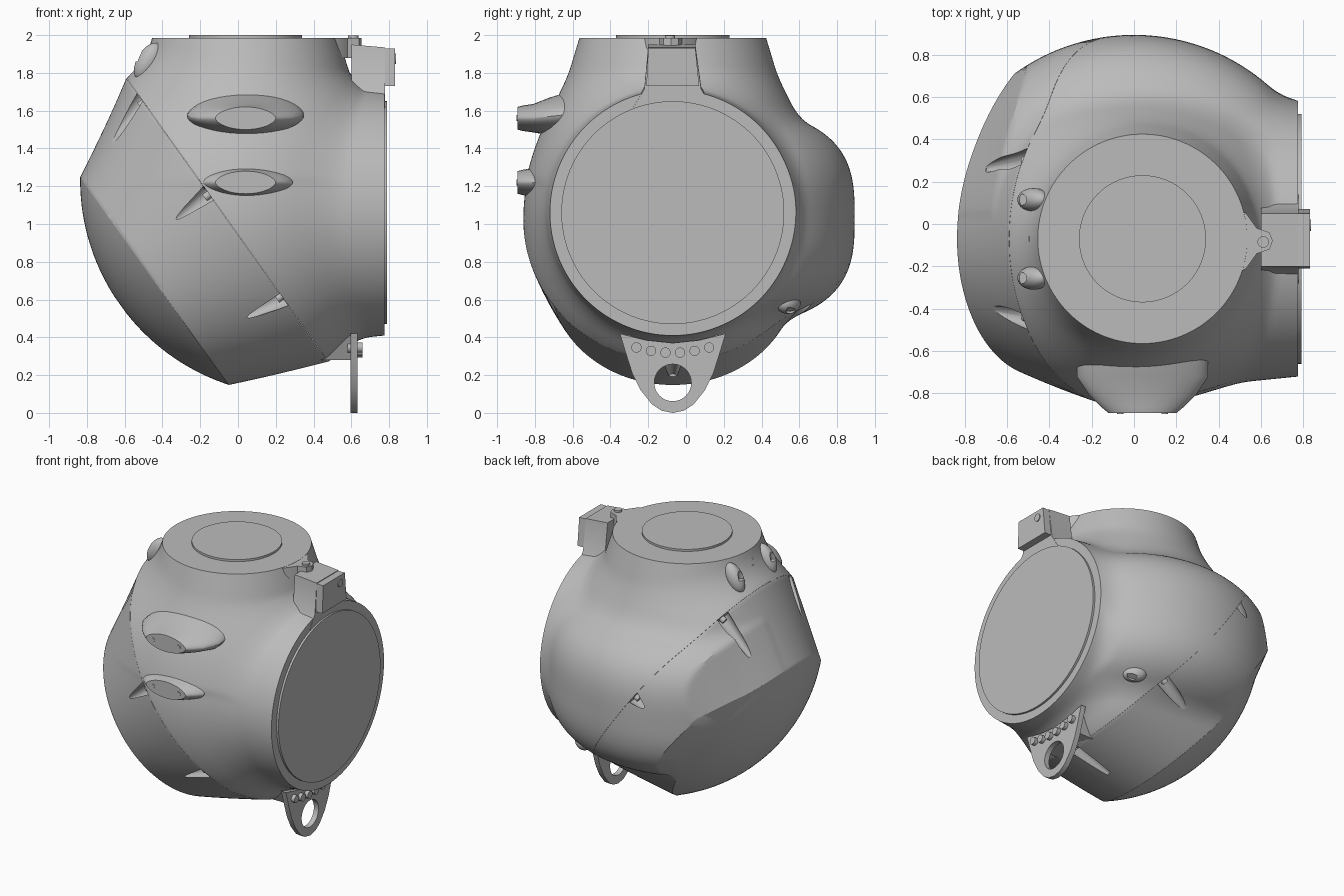
import bpy, bmesh, math
from mathutils import Vector

cube = bpy.data.objects.get("Cube")
if cube:
    bpy.data.objects.remove(cube)

grey = bpy.data.materials.new("casing grey")
grey.use_nodes = True
grey.diffuse_color = (0.5, 0.5, 0.5, 1)
grey.node_tree.nodes["Principled BSDF"].inputs["Base Color"].default_value = (0.5, 0.5, 0.5, 1)

MID_Y = -0.07
SPLIT = Vector((-0.055, MID_Y, 1.02))        # centre of the cover joint
N = Vector((-0.815, 0, -0.58)).normalized()  # cover axis
D = Vector((-N.z, 0, N.x))                   # downhill along the joint
Y = Vector((0, 1, 0))
CORE = Vector((0, MID_Y, 1.05))


def make(name, bm):
    bmesh.ops.recalc_face_normals(bm, faces=bm.faces)
    mesh = bpy.data.meshes.new(name)
    bm.to_mesh(mesh)
    bm.free()
    mesh.materials.append(grey)
    ob = bpy.data.objects.new(name, mesh)
    bpy.context.collection.objects.link(ob)
    return ob


def loft(name, *loops):
    """Closed solid through matching loops of points."""
    bm = bmesh.new()
    rings = [[bm.verts.new(p) for p in loop] for loop in loops]
    bm.faces.new(rings[0])
    bm.faces.new(rings[-1][::-1])
    for a, b in zip(rings, rings[1:]):
        for i in range(len(a)):
            j = (i + 1) % len(a)
            bm.faces.new((a[i], b[i], b[j], a[j]))
    return make(name, bm)


def circle(centre, u, v, sides):
    angles = (math.tau * i / sides for i in range(sides))
    return [centre + u * math.cos(a) + v * math.sin(a) for a in angles]


def rod(name, start, end, r1, r2=None, sides=32):
    start, end = Vector(start), Vector(end)
    q = (end - start).to_track_quat('Z', 'Y')
    u, v = q @ Vector((1, 0, 0)), q @ Vector((0, 1, 0))
    r2 = r2 or r1
    return loft(name, circle(start, u * r1, v * r1, sides), circle(end, u * r2, v * r2, sides))


def ball(name, centre, size, axis, seg=32):
    bm = bmesh.new()
    bmesh.ops.create_uvsphere(bm, u_segments=seg, v_segments=seg // 2, radius=1)
    q = Vector(axis).to_track_quat('Z', 'Y')
    for v in bm.verts:
        v.co = Vector(centre) + q @ (v.co * Vector(size))
    return make(name, bm)


def boolean(ob, cutter, op='DIFFERENCE'):
    mod = ob.modifiers.new("cut", 'BOOLEAN')
    mod.operation, mod.object, mod.solver = op, cutter, 'EXACT'
    bpy.context.view_layer.update()
    dg = bpy.context.evaluated_depsgraph_get()
    mesh = bpy.data.meshes.new_from_object(ob.evaluated_get(dg))
    ob.modifiers.clear()
    ob.data = mesh
    bpy.data.objects.remove(cutter)


def smin(a, b, k):
    h = max(k - abs(a - b), 0) / k
    return min(a, b) - h * h * k / 4


def field(p):
    """Blended body: tapered core, two necks and a rear bulge."""
    x, y, z = p
    y -= MID_Y
    r = p - SPLIT
    t, u = r.dot(N), r.dot(D)
    rad = 0.92 - t * (0.49 - 0.11 * u) if t > 0 else 0.92 * math.sqrt(max(0, 1 - t * t))
    # the cover turns from oval at the joint to nearly round at its rim
    core = math.hypot(u, y / (0.86 + 0.2 * min(max(t, 0), 0.5))) - rad
    top = max(math.hypot(x - 0.04, y) - 0.49 - 0.3 * (2 - z), 1.3 - z)
    side = max(math.hypot(y, z - 1.06) - 0.65 - 0.1 * (0.78 - x), 0.2 - x)
    rho, dz = math.hypot(x, y) / 0.963, abs(z - 1.035) / 0.59
    bulge = max(0.7 * ((rho ** 3 + dz ** 3) ** (1 / 3) - 1),
                math.hypot(u, y / 1.3) - rad + 0.03, 0.15 - y)
    return smin(smin(smin(core, bulge, 0.06), top, 0.11), side, 0.06)


def surface(origin, direction):
    lo, hi = 0.0, 1.6
    for _ in range(15):
        m = (lo + hi) / 2
        if field(origin + direction * m) < 0:
            lo = m
        else:
            hi = m
    return origin + direction * lo


def keep_side(bm, point, normal):
    """Slice flat and cap, keeping what lies behind the plane."""
    bmesh.ops.bisect_plane(bm, geom=bm.verts[:] + bm.edges[:] + bm.faces[:],
                           plane_co=point, plane_no=normal, clear_outer=True)
    bmesh.ops.holes_fill(bm, edges=[e for e in bm.edges if e.is_boundary], sides=0)


# Casing and cover
bm = bmesh.new()
bmesh.ops.create_uvsphere(bm, u_segments=200, v_segments=130, radius=1)
turn = N.to_track_quat('Z', 'Y')
for v in bm.verts:
    v.co = surface(CORE, (turn @ v.co).normalized())
keep_side(bm, (0, 0, 1.985), (0, 0, 1))
keep_side(bm, (0.775, 0, 0), (1, 0, 0))
other = bm.copy()
keep_side(bm, SPLIT - N * 0.0005, N)
casing = make("casing", bm)
keep_side(other, SPLIT + N * 0.0005, -N)
cover = make("cover", other)

# Domed end of the cover, with a chamfer running down onto the bulge
profile = [(1.6, -0.2), (1.6, 0.02)]
for i in range(20):
    r = 0.674 * math.cos(i / 20 * math.pi / 2)
    profile.append((r, math.sqrt(1.14 ** 2 - r * r) - 0.416))
boolean(cover, loft("dome_cutter", *[circle(SPLIT + N * t + D * 0.035, D * r, Y * r * 0.96, 128)
                                     for r, t in profile]), 'INTERSECT')

# Seven screw scoops around the cover joint
for i in range(7):
    a = math.tau * i / 7
    out = D * math.cos(a) + Y * math.sin(a)
    rim = surface(SPLIT, out)
    boolean(cover, rod("scoop_cutter", rim - out * 0.025 - N * 0.02,
                       rim - out * 0.12 + N * 0.31, 0.055, 0.02, 20))
    rod("cover_screw", rim - out * 0.045 - N * 0.01, rim - out * 0.045 + N * 0.03, 0.022)

# End discs
rod("top_disc", (0.04, MID_Y, 1.97), (0.04, MID_Y, 2), 0.3, sides=96)
rod("side_disc", (0.76, MID_Y, 1.06), (0.79, MID_Y, 1.06), 0.59, sides=128)


# Front bosses with lens-shaped faces
def lens(w, h, y, cz, sides=40):
    pts = []
    for i in range(sides):
        a = math.tau * i / sides
        s = math.sin(a)
        pts.append((0.04 + w * math.cos(a), y, cz + h * math.copysign(abs(s) ** 1.2, s)))
    return pts


for cz, flare in ((1.56, 0.31), (1.22, 0.25)):
    loft("front_boss", lens(0.16, 0.06, -0.893, cz), lens(0.2, 0.068, -0.86, cz),
         lens(0.25, 0.075, -0.81, cz), lens(flare, 0.1, -0.72, cz + 0.01),
         lens(flare, 0.12, -0.62, cz + 0.02))
    for x in (-0.065, 0.145):
        rod("boss_screw", (x, -0.88, cz), (x, -0.897, cz), 0.016, sides=16)

# Clamp bracket above the side neck
outline = [(-0.28, 1.62), (-0.22, 1.72), (-0.2, 1.94), (0.05, 1.94), (0.08, 1.72), (0.14, 1.62)]
loft("bracket_base", [(0.6, y, z + 0.01) for y, z in outline], [(0.777, y, z - 0.005) for y, z in outline])
block = [(-0.21, 1.73), (-0.2, 1.93), (0.05, 1.93), (0.07, 1.73)]
loft("bracket_block", [(0.7, y, z) for y, z in block], [(0.83, y, z) for y, z in block])
rod("bracket_screw", (0.82, -0.005, 1.875), (0.836, -0.005, 1.875), 0.027)
tongue = [(0.4, 0.2), (0.53, 0.13), (0.58, 0.06), (0.64, 0.04), (0.655, 0)]
tongue += [(x, -w) for x, w in tongue[-2::-1]]
loft("neck_tongue", [(x, w + MID_Y - 0.01, 1.88) for x, w in tongue],
     [(x, w + MID_Y - 0.01, 1.984) for x, w in tongue])
rod("tongue_screw", (0.61, -0.085, 1.97), (0.61, -0.085, 1.997), 0.027)

# Hanging plate with its eye and row of pegs
half = [(0, 0), (0.06, 0.012), (0.11, 0.045), (0.17, 0.12), (0.215, 0.21), (0.25, 0.32), (0.28, 0.42)]
arch = [(0.14, 0.385), (0, 0.37), (-0.14, 0.385)]
plate = half + arch + [(-y, z) for y, z in half[:0:-1]]
tag = loft("hanging_plate", [(0.595, y + MID_Y, z) for y, z in plate],
           [(0.633, y + MID_Y, z) for y, z in plate])
boolean(tag, rod("eye_cutter", (0.5, MID_Y, 0.16), (0.7, MID_Y, 0.16), 0.098, sides=48))
for i in range(6):
    k = i - 2.5
    y, z = MID_Y + k * 0.077, 0.318 + 0.0045 * k * k
    rod("plate_peg", (0.58, y, z), (0.66, y, z), 0.027, sides=20)
mount = [(-0.17, 0.3), (0.17, 0.3), (0.24, 0.44), (-0.24, 0.44)]
loft("plate_mount", [(0.44, y + MID_Y, z - 0.02) for y, z in mount],
     [(0.6, y + MID_Y, z - 0.02) for y, z in mount])

# Rear lugs beside the top neck
for y, z, length in ((0.115, 1.86, 0.11), (-0.255, 1.86, 0.11), (MID_Y, 1.89, 0.08)):
    x = -0.475 + 1.4 * (z - 1.86)
    lug = ball("neck_lug", (x, y, z), (0.055, 0.06, length), (-0.5, 0, -0.85))
    boolean(lug, rod("lug_cutter", (x - 0.06, y, z), (x - 0.06, y, z + 0.2), 0.028, sides=20))

# Hooded port under the rear bulge
aim = Vector((0.4, 0.545, -0.42)).normalized()
spot = surface(CORE, aim)
hood = ball("port_hood", spot - aim * 0.015, (0.08, 0.055, 0.055), aim)
boolean(hood, rod("port_cutter", spot + Vector((0.03, 0.01, -0.02)),
                  spot + Vector((0.1, 0.03, -0.2)), 0.035, sides=20))

# Smooth shading with crisp edges
bpy.ops.object.select_all(action='DESELECT')
for ob in bpy.context.scene.objects:
    if ob.type == 'MESH':
        ob.select_set(True)
        bpy.context.view_layer.objects.active = ob
bpy.ops.object.shade_smooth_by_angle(angle=math.radians(32))
